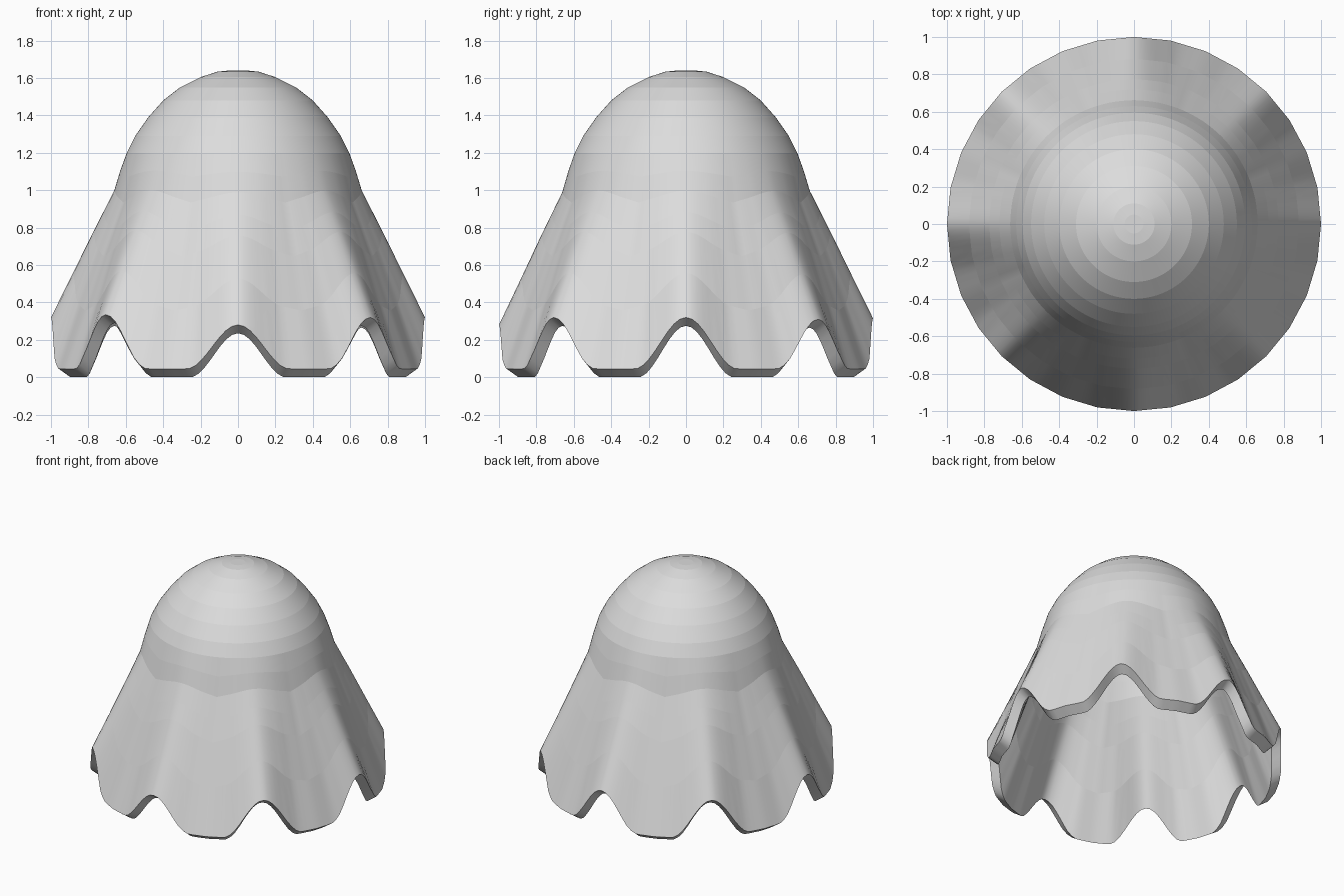
import bpy, bmesh, math

if "Cube" in bpy.data.objects:
    bpy.data.objects.remove(bpy.data.objects["Cube"])

SIDES = 32            # sides of the round hem outline
SUB = 6               # hem samples per side
N = SIDES * SUB
THICK = 0.065
FOOT = 0.045          # height of the outer hem at its lowest
# Notch heights, every 45 degrees starting at +x
PEAKS = [.32, .31, .315, .32, .32, .335, .28, .32]
DOME = [(.05, 1.64), (.11, 1.634), (.2, 1.605), (.31, 1.55), (.4, 1.48),
        (.48, 1.39), (.55, 1.29), (.595, 1.2)]
# Skirt rings: (radius, fraction of the way from dome edge down to hem)
SKIRT = [(.63, .11), (.662, .23), (.72, .36), (.774, .48), (.882, .73), (1.0, 1.0)]


def hem_height(deg, s):
    """Scalloped hem; higher rings use a rounded wave creased at its low points."""
    k = round(deg / 45)
    d = abs(deg - 45 * k)
    rise = PEAKS[k % 8] - FOOT
    soft = .5 + .5 * math.cos(math.pi * min(d / 16, 1))
    fold = math.cos(math.pi * d / 45)
    return FOOT + rise * (soft * s + fold * (1 - s))


def outline_point(r, i, straight):
    """Point i on a circle, blended towards straight sides."""
    a, f = divmod(i, SUB)
    ang = 2 * math.pi * i / N
    mid = 2 * math.pi * (a + .5) / SIDES
    flat = math.cos(math.pi / SIDES) / math.cos(ang - mid)
    r *= 1 + (flat - 1) * straight
    return r * math.cos(ang), r * math.sin(ang)


def shell(bm, t):
    """One cloth surface set in by t; returns its hem ring."""
    top = bm.verts.new((0, 0, 1.64 - t))
    rings = []
    for r, z in DOME:
        k = t / math.hypot(r, z - 1.05)     # inwards, towards the dome centre
        rings.append([bm.verts.new((*outline_point(r * (1 - k), i, 0), z - k * (z - 1.05)))
                      for i in range(N)])
    for r, s in SKIRT:
        ring = []
        for i in range(N):
            z = 1.2 + (hem_height(360 * i / N, s) - 1.2) * s
            ring.append(bm.verts.new((*outline_point(r - t, i, s), z - t * (.3 + .39 * s))))
        rings.append(ring)
    for i in range(N):
        bm.faces.new((top, rings[0][i], rings[0][(i + 1) % N]))
    for a, b in zip(rings, rings[1:]):
        bridge(bm, a, b)
    # Crisp horizontal bands, smooth all the way round
    for ring in rings:
        for i in range(N):
            bm.edges.get((ring[i], ring[(i + 1) % N])).smooth = False
    return rings[-1]


def bridge(bm, a, b):
    for i in range(N):
        j = (i + 1) % N
        bm.faces.new((a[i], b[i], b[j], a[j]))


# Draped cloth: outer surface, inner surface and the rim joining them
bm = bmesh.new()
outer = shell(bm, 0)
inner = shell(bm, THICK)
bridge(bm, outer, inner)
bmesh.ops.recalc_face_normals(bm, faces=bm.faces)
for face in bm.faces:
    face.smooth = True
mesh = bpy.data.meshes.new("draped_cloth")
bm.to_mesh(mesh)
bm.free()

mat = bpy.data.materials.new("light grey cloth")
mat.diffuse_color = (.72, .72, .72, 1)
mat.use_nodes = True
mat.node_tree.nodes["Principled BSDF"].inputs["Base Color"].default_value = mat.diffuse_color
mesh.materials.append(mat)
cloth = bpy.data.objects.new("draped_cloth", mesh)
bpy.context.collection.objects.link(cloth)
